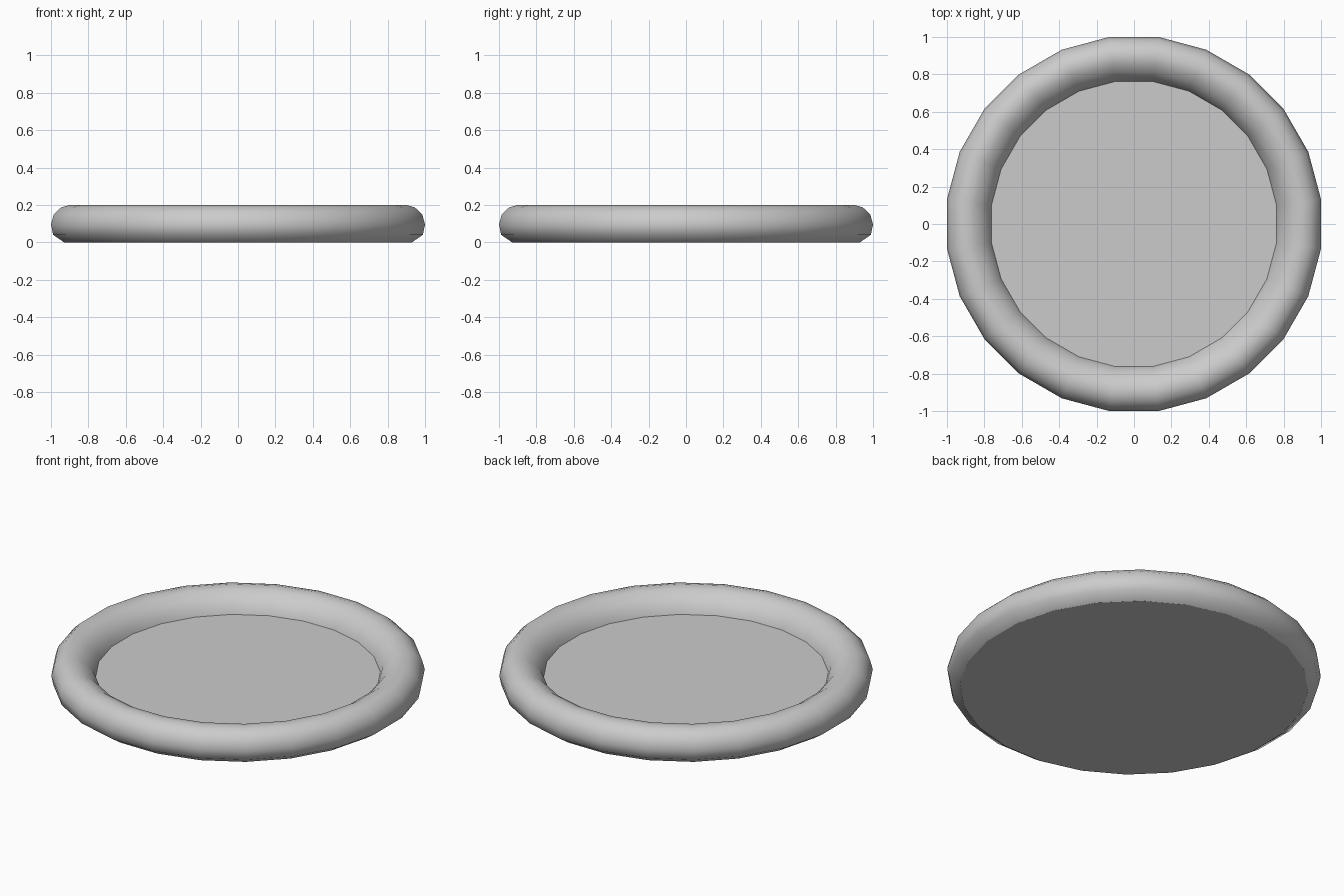
import bpy, bmesh, math

if "Cube" in bpy.data.objects:
    bpy.data.objects.remove(bpy.data.objects["Cube"])

SIDES = 24
# rim profile: (distance to flat side, height), from base edge round to floor edge
PROFILE = [(0.93, 0.0), (0.988, 0.04), (1.0, 0.095), (0.985, 0.15),
           (0.945, 0.187), (0.90, 0.20), (0.855, 0.191), (0.81, 0.162),
           (0.775, 0.12), (0.762, 0.083)]

bm = bmesh.new()
rings = []
for dist, z in PROFILE:
    r = dist / math.cos(math.pi / SIDES)
    ring = []
    for i in range(SIDES):
        a = 2 * math.pi * (i + 0.5) / SIDES
        ring.append(bm.verts.new((r * math.cos(a), r * math.sin(a), z)))
    rings.append(ring)

# rounded rim, smooth shaded
for lower, upper in zip(rings, rings[1:]):
    for i in range(SIDES):
        j = (i + 1) % SIDES
        bm.faces.new((lower[i], lower[j], upper[j], upper[i])).smooth = True

# flat underside and sunken floor, with crisp borders
for cap in (bm.faces.new(rings[0][::-1]), bm.faces.new(rings[-1])):
    cap.smooth = False
    for e in cap.edges:
        e.smooth = False

mesh = bpy.data.meshes.new("round_tray")
bm.to_mesh(mesh)
bm.free()
tray = bpy.data.objects.new("round_tray", mesh)
bpy.context.collection.objects.link(tray)
